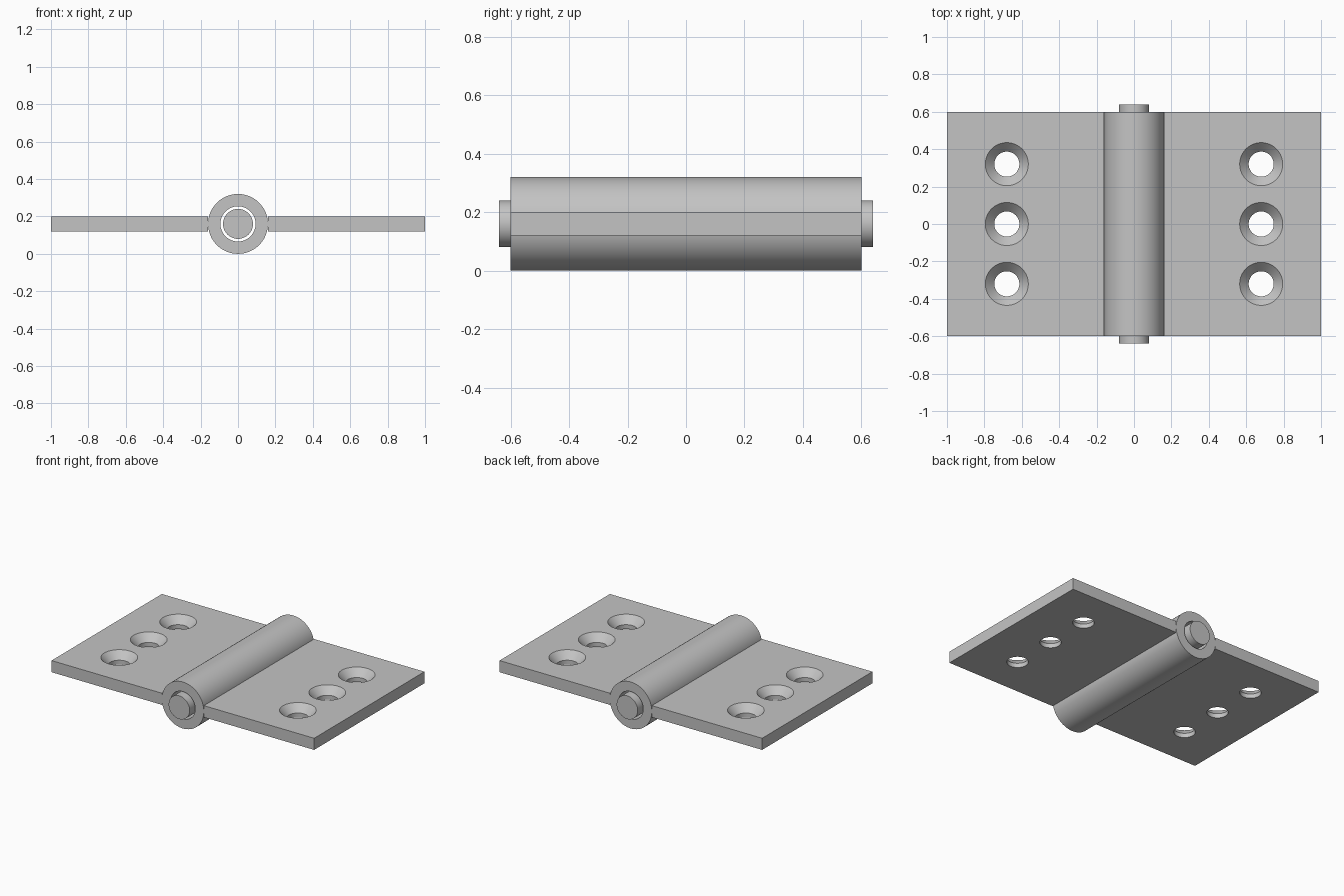
import bpy, bmesh, math
from mathutils import Matrix, Vector

cube = bpy.data.objects.get("Cube")
if cube:
    bpy.data.objects.remove(cube, do_unlink=True)

steel = bpy.data.materials.new("grey_steel")
steel.use_nodes = True
GREY = (0.55, 0.55, 0.55, 1)
steel.diffuse_color = GREY
steel.node_tree.nodes["Principled BSDF"].inputs["Base Color"].default_value = GREY

AXIS_Z = 0.16          # height of the pin axis
BARREL_R = 0.16
HALF_Y = 0.6
LEAF_LOW, LEAF_TOP = 0.12, 0.2
ALONG_Y = Matrix.Translation((0, 0, AXIS_Z)) @ Matrix.Rotation(math.pi / 2, 4, "X")


def finish(name, bm):
    bmesh.ops.recalc_face_normals(bm, faces=bm.faces)
    mesh = bpy.data.meshes.new(name)
    bm.to_mesh(mesh)
    bm.free()
    mesh.materials.append(steel)
    obj = bpy.data.objects.new(name, mesh)
    bpy.context.collection.objects.link(obj)
    return obj


def activate(obj):
    bpy.ops.object.select_all(action="DESELECT")
    obj.select_set(True)
    bpy.context.view_layer.objects.active = obj


def smooth(obj):
    activate(obj)
    bpy.ops.object.shade_smooth_by_angle(angle=math.radians(30))


def lathe(bm, profile, matrix, closed=False):
    """Revolve (radius, height) points about z, then place the result."""
    verts = [bm.verts.new((r, 0, h)) for r, h in profile]
    pairs = list(zip(verts, verts[1:]))
    if closed:
        pairs.append((verts[-1], verts[0]))
    edges = [bm.edges.new(p) for p in pairs]
    result = bmesh.ops.spin(bm, geom=verts + edges, cent=(0, 0, 0), axis=(0, 0, 1),
                            angle=math.tau, steps=64, use_merge=True)
    new = [v for v in bm.verts if not v.tag]
    bmesh.ops.remove_doubles(bm, verts=new, dist=1e-5)
    new = [v for v in bm.verts if not v.tag]
    bmesh.ops.transform(bm, matrix=matrix, verts=new)
    for v in new:
        v.tag = True


# Hollow barrel
bm = bmesh.new()
BORE_R = 0.094
lathe(bm, [(BORE_R, -HALF_Y), (BARREL_R, -HALF_Y), (BARREL_R, HALF_Y), (BORE_R, HALF_Y)],
      ALONG_Y, closed=True)
smooth(finish("barrel", bm))

# Pin, loose in the bore and standing out at both ends
bm = bmesh.new()
PIN_R, PIN_END = 0.08, 0.64
lathe(bm, [(0, -PIN_END), (PIN_R, -PIN_END), (PIN_R, PIN_END), (0, PIN_END)], ALONG_Y)
smooth(finish("hinge_pin", bm))

# Two leaves, each with three countersunk screw holes
HOLE_R, SINK_R, SINK_DEPTH, MARGIN = 0.067, 0.115, 0.05, 0.02
for side, name in ((1, "left_leaf"), (-1, "right_leaf")):
    bm = bmesh.new()
    centre = Vector((side * (1 + BARREL_R) / 2, 0, (LEAF_LOW + LEAF_TOP) / 2))
    size = (1 - BARREL_R, 2 * HALF_Y, LEAF_TOP - LEAF_LOW)
    bmesh.ops.create_cube(bm, size=1,
                          matrix=Matrix.Translation(centre) @ Matrix.Diagonal((*size, 1)))
    leaf = finish(name, bm)

    bm = bmesh.new()
    for y in (-0.32, 0, 0.32):
        lathe(bm, [(0, LEAF_LOW - MARGIN), (HOLE_R, LEAF_LOW - MARGIN),
                   (HOLE_R, LEAF_TOP - SINK_DEPTH), (SINK_R, LEAF_TOP),
                   (SINK_R, LEAF_TOP + MARGIN), (0, LEAF_TOP + MARGIN)],
              Matrix.Translation((side * 0.68, y, 0)))
    cutter = finish("screw_hole_cutter", bm)
    cutter.hide_render = True

    cut = leaf.modifiers.new("screw_holes", "BOOLEAN")
    cut.operation = "DIFFERENCE"
    cut.solver = "EXACT"
    cut.object = cutter
    activate(leaf)
    bpy.ops.object.modifier_apply(modifier=cut.name)
    bpy.data.objects.remove(cutter, do_unlink=True)
    smooth(leaf)
